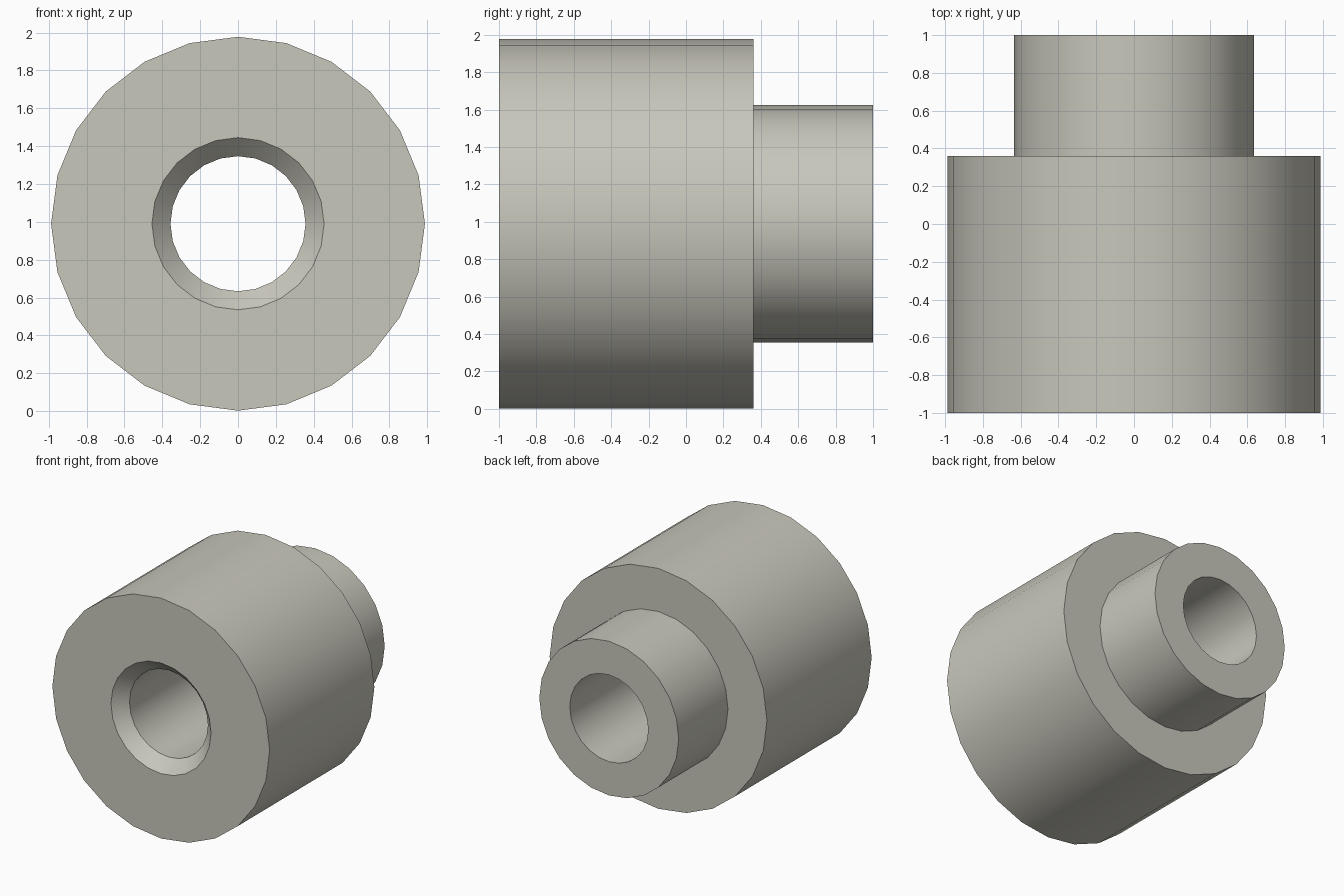
import bpy
import bmesh
import math

# Remove the default object
cube = bpy.data.objects.get("Cube")
if cube:
    bpy.data.objects.remove(cube, do_unlink=True)

SIDES = 24
CENTRE_Z = 0.99
BODY_R, HUB_R, BORE_R, MOUTH_R = 0.988, 0.634, 0.357, 0.455
FRONT, SHOULDER, BACK = -1.0, 0.36, 1.0
CHAMFER = 0.1

# Warm grey material
colour = (0.58, 0.57, 0.50, 1.0)
mat = bpy.data.materials.new("warm_grey")
mat.use_nodes = True
mat.diffuse_color = colour
mat.node_tree.nodes["Principled BSDF"].inputs["Base Color"].default_value = colour


def lathe(name, profile):
    """Turn a closed (radius, y) profile around the y axis."""
    bm = bmesh.new()
    rings = []
    for radius, y in profile:
        ring = []
        for i in range(SIDES):
            a = 2 * math.pi * i / SIDES
            ring.append(bm.verts.new((radius * math.sin(a), y,
                                      CENTRE_Z + radius * math.cos(a))))
        rings.append(ring)
    for k, ring in enumerate(rings):
        after = rings[(k + 1) % len(rings)]
        for i in range(SIDES):
            j = (i + 1) % SIDES
            bm.faces.new((ring[i], ring[j], after[j], after[i]))
    bmesh.ops.recalc_face_normals(bm, faces=bm.faces)
    mesh = bpy.data.meshes.new(name)
    bm.to_mesh(mesh)
    bm.free()
    mesh.materials.append(mat)
    obj = bpy.data.objects.new(name, mesh)
    bpy.context.collection.objects.link(obj)
    return obj


# Stepped bushing: wide body, narrow hub, through bore with chamfered mouth
bushing = lathe("stepped_bushing", [
    (MOUTH_R, FRONT),
    (BODY_R, FRONT),
    (BODY_R, SHOULDER),
    (HUB_R, SHOULDER),
    (HUB_R, BACK),
    (BORE_R, BACK),
    (BORE_R, FRONT + CHAMFER),
])

# Smooth round walls, crisp rims
bpy.ops.object.select_all(action="DESELECT")
bushing.select_set(True)
bpy.context.view_layer.objects.active = bushing
bpy.ops.object.shade_smooth_by_angle(angle=math.radians(30))
